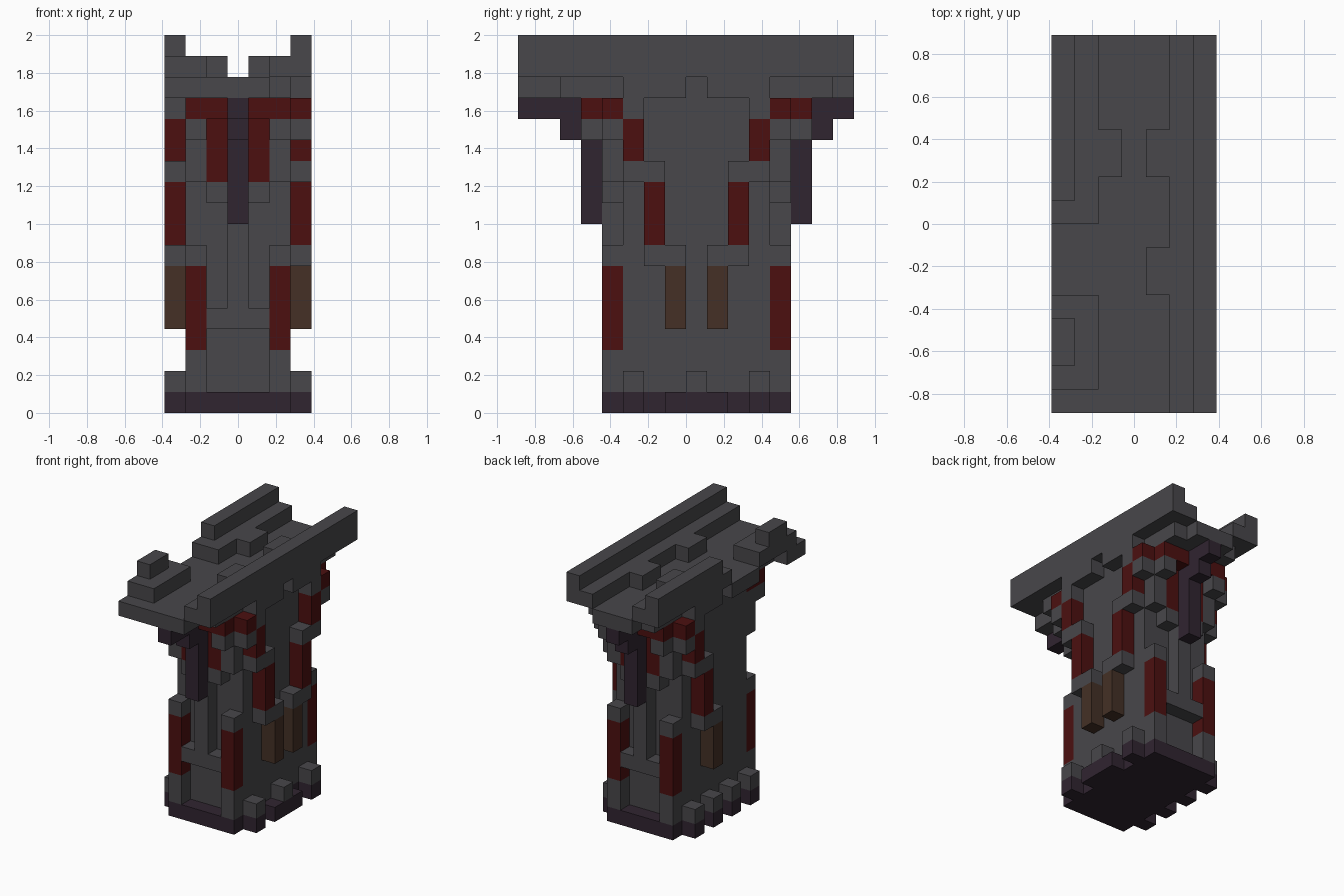
import bpy, bmesh
from mathutils import Vector

cube = bpy.data.objects.get("Cube")
if cube:
    bpy.data.objects.remove(cube, do_unlink=True)

U = 2 / 18                       # block size
NX, NY = 7, 16                   # plan size in blocks


def material(name, rgb):
    m = bpy.data.materials.new(name)
    m.use_nodes = True
    m.diffuse_color = (*rgb, 1)
    m.node_tree.nodes["Principled BSDF"].inputs["Base Color"].default_value = (*rgb, 1)
    return m


MATS = {
    "stone": material("grey stone", (0.065, 0.063, 0.069)),
    "red": material("dark red", (0.072, 0.005, 0.005)),
    "plum": material("dark plum", (0.030, 0.018, 0.030)),
    "brown": material("brown", (0.058, 0.030, 0.019)),
}
cells = {}                       # block position -> (part, colour)


def block(part, mat, x, y, z):
    """Fill inclusive block ranges; a single number is one block."""
    spans = [(v, v) if isinstance(v, int) else v for v in (x, y, z)]
    (a, b), (c, d), (e, f) = spans
    for i in range(a, b + 1):
        for j in range(c, d + 1):
            for k in range(e, f + 1):
                cells[i, j, k] = (part, mat)


def both_ends(part, mat, x, y, z):
    """Fill a range at the front and its reflection at the back."""
    c, d = (y, y) if isinstance(y, int) else y
    block(part, mat, x, (c, d), z)
    block(part, mat, x, (16 - d, min(16 - c, NY - 1)), z)


# Main shaft and plinth
block("shaft", "stone", (1, 5), (5, 11), (1, 15))
block("plinth", "plum", (1, 5), (4, 12), 0)
for j in (5, 11):
    block("plinth", "plum", 6, j, 0)
block("plinth", "plum", 6, (7, 9), 0)
for j in (5, 8, 11):
    block("plinth_studs", "stone", 6, j, 1)
for j in (5, 7, 9, 11):
    block("plinth", "plum", 0, j, 0)
    block("plinth_studs", "stone", 0, j, 1)

# Corner pillars with red inlays
for i in (1, 5):
    both_ends("corner_pillars", "stone", i, 4, (1, 7))
    both_ends("pillar_inlays", "red", i, 4, (3, 6))

# Niche band and central rib on each end
both_ends("niche_band", "stone", (2, 4), 4, 4)
both_ends("central_rib", "stone", 3, 4, (4, 13))

# Red hangings, stone corbels and plum brackets on each end
for i in (2, 4):
    both_ends("hanging_feet", "stone", i, 4, 10)
    both_ends("red_hangings", "red", i, 4, (11, 14))
for i in (1, 5):
    both_ends("corbels", "stone", i, 4, (11, 13))
    both_ends("corbels", "stone", i, 3, 13)
both_ends("red_cornice", "red", (1, 5), (3, 4), 14)
both_ends("bracket", "plum", 3, 3, (9, 14))
both_ends("bracket", "plum", 3, 2, (13, 14))
both_ends("bracket", "plum", 3, (0, 1), 14)


# Stepped side arches, each half leaning out from the middle
def half_arch(x, mirror):
    def put(part, mat, j, z):
        block(part, mat, x, 16 - j if mirror else j, z)
    put("arch_posts", "brown", 7, (4, 6))
    put("arch_steps", "stone", 7, 7)
    put("arch_steps", "stone", 6, 7)
    put("arch_inlays", "red", 6, (8, 10))
    put("arch_steps", "stone", 6, 11)
    put("arch_steps", "stone", 5, 11)
    put("arch_inlays", "red", 5, (12, 13))
    put("arch_steps", "stone", 5, 14)
    put("arch_steps", "stone", 4, 13)
    put("arch_inlays", "red", 4, 14)


half_arch(6, False)
half_arch(6, True)
half_arch(0, True)               # the other half on this side has fallen away

# Top deck
block("deck", "stone", (1, 5), (2, 14), 15)
block("deck", "stone", (2, 4), (0, 15), 15)
for i in (0, 6):
    block("deck", "stone", i, (5, 7), 15)
    block("deck", "stone", i, (9, 11), 15)
block("deck", "stone", (0, 1), (0, 1), 15)

# Intact parapet
block("left_parapet", "stone", (5, 6), (0, 15), 16)
block("left_parapet", "stone", 6, (0, 15), 17)
for y in ((5, 6), (10, 11)):
    block("left_parapet", "stone", 4, y, 16)

# Broken parapet
block("right_parapet", "stone", (0, 1), (8, 15), 16)
block("right_parapet", "stone", 0, (9, 15), 17)
block("right_parapet", "stone", 2, (10, 11), 16)
block("parapet_remnant", "stone", (0, 1), (1, 4), 16)
block("parapet_remnant", "stone", 0, (2, 3), 17)

# Turn every part into a mesh of its exposed faces
SQUARE = ((0, 0), (1, 0), (1, 1), (0, 1))


def build(part):
    bm = bmesh.new()
    verts = {}
    colour = None
    for cell, (owner, mat) in cells.items():
        if owner != part:
            continue
        colour = mat
        for axis in range(3):
            for side in (0, 1):
                near = list(cell)
                near[axis] += 2 * side - 1
                if tuple(near) in cells:
                    continue
                ring = []
                for s, t in (SQUARE if side else SQUARE[::-1]):
                    p = list(cell)
                    p[axis] += side
                    p[(axis + 1) % 3] += s
                    p[(axis + 2) % 3] += t
                    p = tuple(p)
                    if p not in verts:
                        verts[p] = bm.verts.new(Vector((p[0] - NX / 2, p[1] - NY / 2, p[2])) * U)
                    ring.append(verts[p])
                bm.faces.new(ring)
    mesh = bpy.data.meshes.new(part)
    bm.to_mesh(mesh)
    bm.free()
    mesh.materials.append(MATS[colour])
    bpy.context.collection.objects.link(bpy.data.objects.new(part, mesh))


for part in sorted({owner for owner, _ in cells.values()}):
    build(part)
